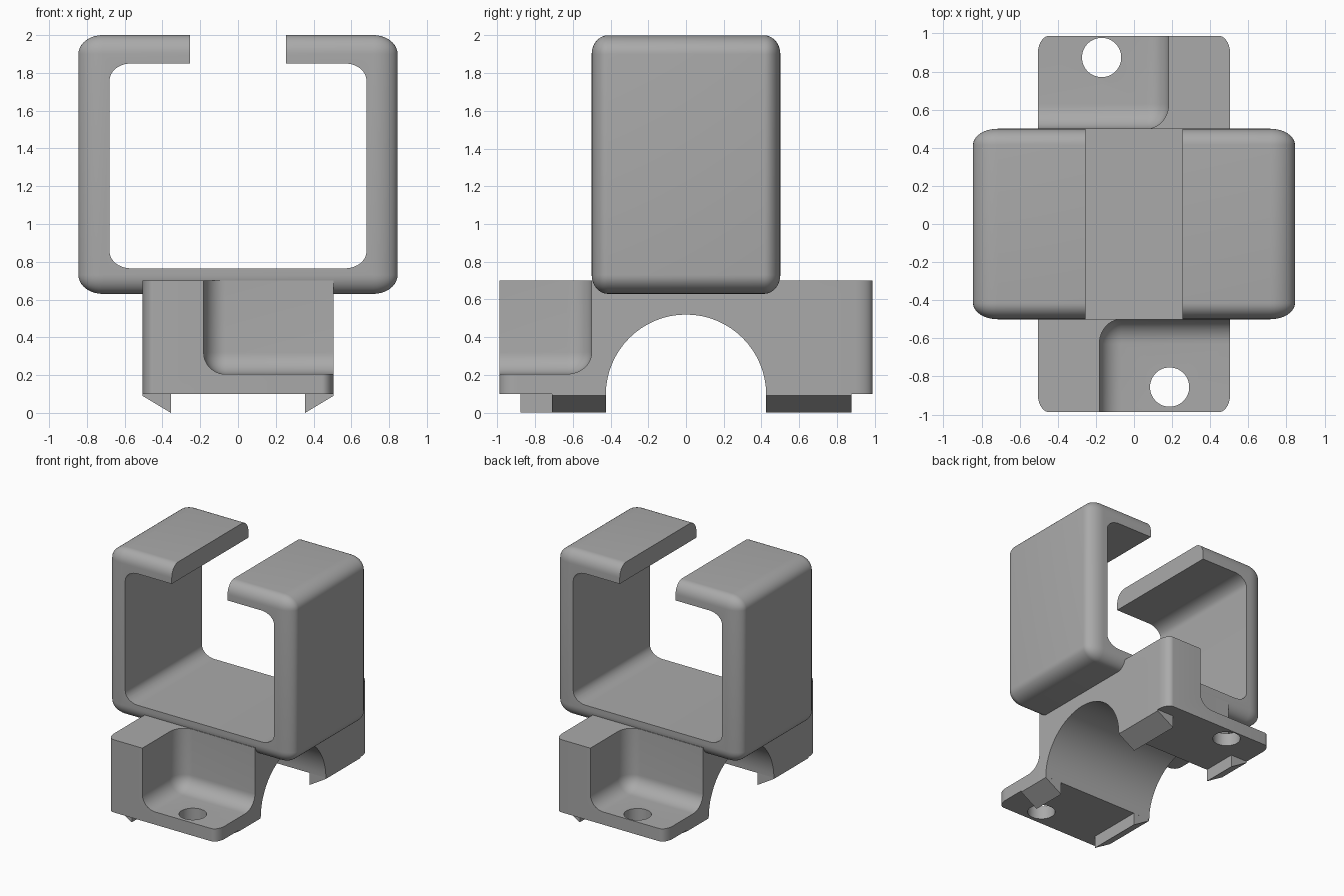
import bpy
import bmesh
from mathutils import Vector, Matrix

if "Cube" in bpy.data.objects:
    bpy.data.objects.remove(bpy.data.objects["Cube"])

grey = bpy.data.materials.new("plain grey")
grey.use_nodes = True
colour = (0.4, 0.4, 0.4, 1)
grey.diffuse_color = colour
grey.node_tree.nodes["Principled BSDF"].inputs["Base Color"].default_value = colour


def add_object(name, bm):
    bmesh.ops.recalc_face_normals(bm, faces=bm.faces[:])
    mesh = bpy.data.meshes.new(name)
    bm.to_mesh(mesh)
    bm.free()
    mesh.materials.append(grey)
    obj = bpy.data.objects.new(name, mesh)
    bpy.context.collection.objects.link(obj)
    return obj


def box(name, low, high, radii=None, axis=None):
    """Box with elliptical rounding on all edges, or only those along one axis."""
    low, high = Vector(low), Vector(high)
    r = Vector(radii or (1, 1, 1))
    bm = bmesh.new()
    bmesh.ops.create_cube(bm, size=1)
    for v in bm.verts:
        v.co = Vector([c * (h - l) / k for c, h, l, k in zip(v.co, high, low, r)])
    if radii:
        edges = [e for e in bm.edges if axis is None
                 or abs(e.verts[0].co[axis] - e.verts[1].co[axis]) > 1e-4]
        bmesh.ops.bevel(bm, geom=edges, offset=1, segments=10, profile=0.5,
                        affect='EDGES', clamp_overlap=False)
    for v in bm.verts:
        v.co = Vector([c * k for c, k in zip(v.co, r)]) + (low + high) / 2
    return add_object(name, bm)


def cylinder(name, centre, radius, depth, along_x=False):
    bm = bmesh.new()
    bmesh.ops.create_cone(bm, cap_ends=True, segments=64, radius1=radius,
                          radius2=radius, depth=depth)
    turn = Matrix.Rotation(1.5707963, 4, 'Y') if along_x else Matrix()
    bm.transform(Matrix.Translation(centre) @ turn)
    return add_object(name, bm)


def activate(obj):
    bpy.ops.object.select_all(action='DESELECT')
    obj.select_set(True)
    bpy.context.view_layer.objects.active = obj


def cut(obj, cutters):
    activate(obj)
    for cutter in cutters:
        cutter.hide_render = True
        mod = obj.modifiers.new("cut", 'BOOLEAN')
        mod.operation = 'DIFFERENCE'
        mod.solver = 'EXACT'
        mod.object = cutter
        bpy.ops.object.modifier_apply(modifier=mod.name)
        bpy.data.objects.remove(cutter)
    activate(obj)
    bpy.ops.object.shade_smooth_by_angle(angle=0.5)


# Open rectangular clip
clip = box("clip", (-0.845, -0.5, 0.63), (0.845, 0.5, 2), (0.13, 0.085, 0.1))
cut(clip, [
    box("cavity", (-0.68, -1, 0.765), (0.68, 1, 1.85), (0.115, 1, 0.09), axis=1),
    box("gap", (-0.255, -1, 1.6), (0.255, 1, 2.3)),
])

# Saddle base with two screw pockets and an arch for a bar
base = box("base", (-0.505, -0.988, 0.1), (0.505, 0.988, 0.7), (0.06, 0.095, 1), axis=2)
pocket_radii = (0.115, 0.13, 0.115)
cut(base, [
    box("front_pocket", (-0.182, -1.5, 0.205), (1, -0.5, 1.5), pocket_radii),
    box("back_pocket", (-1, 0.5, 0.205), (0.182, 1.5, 1.5), pocket_radii),
    cylinder("arch", (0, 0, 0.095), 0.425, 2, along_x=True),
    cylinder("front_hole", (0.187, -0.856, 0.1), 0.103, 0.6),
    cylinder("back_hole", (-0.17, 0.874, 0.1), 0.103, 0.6),
])


# Wedge feet along both side edges
def foot(name, side, start, end):
    bm = bmesh.new()
    profile = [(0.505, 0.1), (0.355, 0.1), (0.355, 0), (0.505, 0.09)]
    face = bm.faces.new([bm.verts.new((side * x, start, z)) for x, z in profile])
    extruded = bmesh.ops.extrude_face_region(bm, geom=[face])["geom"]
    moved = [g for g in extruded if isinstance(g, bmesh.types.BMVert)]
    bmesh.ops.translate(bm, verts=moved, vec=(0, end - start, 0))
    add_object(name, bm)


for label, turn in (("front", 1), ("back", -1)):
    foot(label + "_short_foot", turn, -0.71 * turn, -0.425 * turn)
    foot(label + "_long_foot", -turn, -0.878 * turn, -0.425 * turn)
